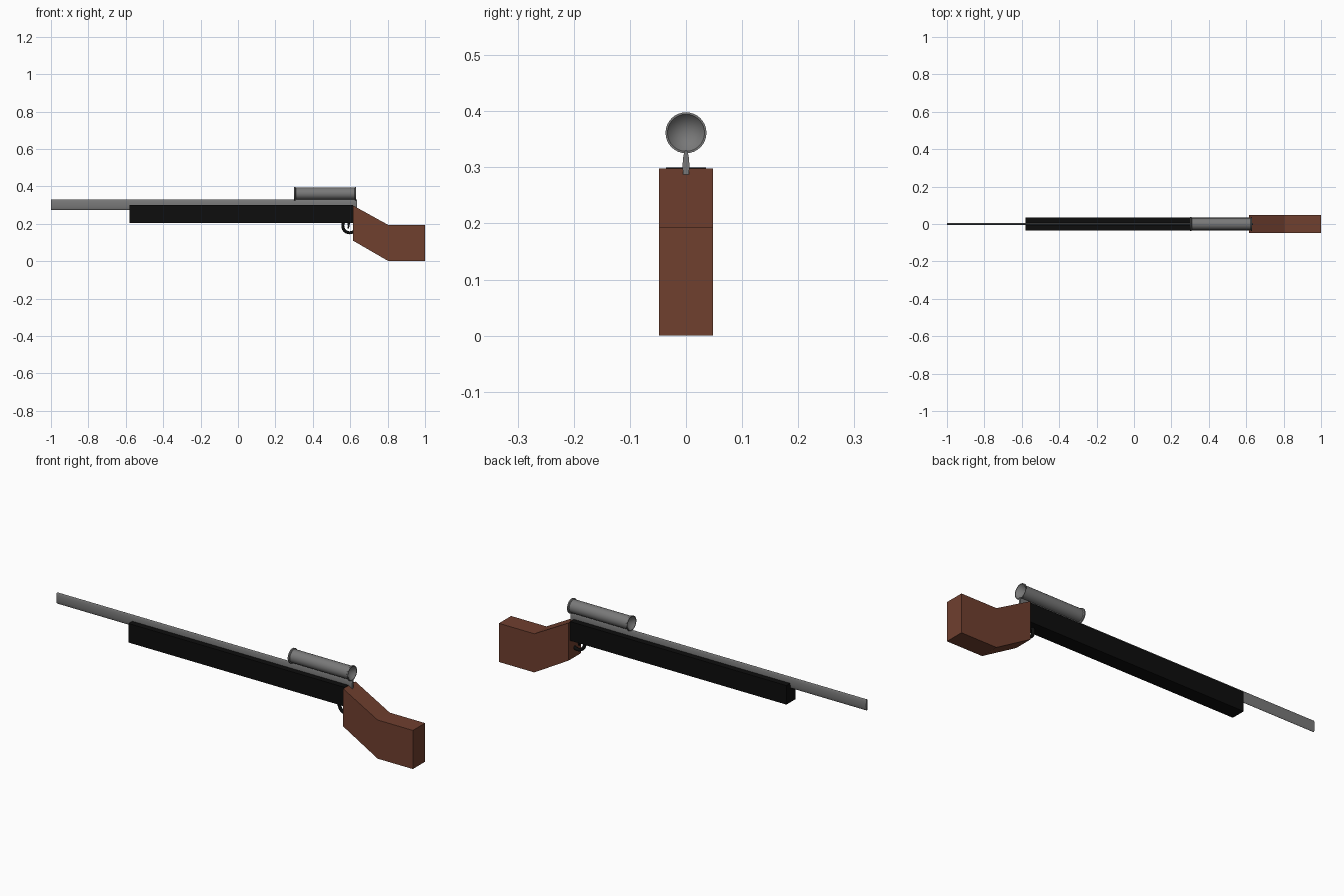
import bpy, bmesh, math
from mathutils import Matrix, Vector

if "Cube" in bpy.data.objects:
    bpy.data.objects.remove(bpy.data.objects["Cube"])


def material(name, rgb):
    m = bpy.data.materials.new(name)
    m.diffuse_color = (*rgb, 1)
    m.use_nodes = True
    m.node_tree.nodes["Principled BSDF"].inputs["Base Color"].default_value = m.diffuse_color
    return m


BLACK = material("black", (0.004, 0.004, 0.004))
WOOD = material("wood", (0.16, 0.05, 0.028))
STEEL = material("steel", (0.19, 0.19, 0.19))


def finish(name, bm, mat, smooth=False):
    bmesh.ops.recalc_face_normals(bm, faces=bm.faces)
    mesh = bpy.data.meshes.new(name)
    bm.to_mesh(mesh)
    bm.free()
    ob = bpy.data.objects.new(name, mesh)
    bpy.context.collection.objects.link(ob)
    mesh.materials.append(mat)
    if smooth:
        bpy.ops.object.select_all(action='DESELECT')
        bpy.context.view_layer.objects.active = ob
        ob.select_set(True)
        bpy.ops.object.shade_smooth_by_angle(angle=math.radians(35))
    return ob


def extrude_xz(name, points, half_width, mat):
    """Side profile extruded across y."""
    bm = bmesh.new()
    face = bm.faces.new([bm.verts.new((x, -half_width, z)) for x, z in points])
    new = bmesh.ops.extrude_face_region(bm, geom=[face], use_keep_orig=True)["geom"]
    bmesh.ops.translate(bm, vec=(0, 2 * half_width, 0),
                        verts=[v for v in new if isinstance(v, bmesh.types.BMVert)])
    return finish(name, bm, mat)


def lathe_x(name, profile, z, mat, steps=32):
    """Profile of (x, radius) spun about an axis along x."""
    bm = bmesh.new()
    vs = [bm.verts.new((x, 0, z + r)) for x, r in profile]
    es = [bm.edges.new(p) for p in zip(vs, vs[1:])]
    bmesh.ops.spin(bm, geom=vs + es, cent=(0, 0, z), axis=(1, 0, 0),
                   angle=2 * math.pi, steps=steps, use_duplicate=False)
    bmesh.ops.remove_doubles(bm, verts=bm.verts, dist=1e-5)
    return finish(name, bm, mat, True)


# Barrel: flattened cylinder
bm = bmesh.new()
bmesh.ops.create_cone(bm, cap_ends=True, segments=32, radius1=1, radius2=1, depth=1.635)
bmesh.ops.rotate(bm, verts=bm.verts, matrix=Matrix.Rotation(math.pi / 2, 3, 'Y'))
bmesh.ops.scale(bm, verts=bm.verts, vec=(1, 0.006, 0.028))
bmesh.ops.translate(bm, verts=bm.verts, vec=(-0.1825, 0, 0.302))
finish("barrel", bm, STEEL, True)

# Fore-end and angled stock
extrude_xz("fore_end", [(-0.58, 0.205), (0.615, 0.205), (0.615, 0.30), (-0.58, 0.30)],
           0.036, BLACK)
extrude_xz("stock", [(0.615, 0.298), (0.805, 0.193), (1, 0.193), (1, 0),
                     (0.805, 0), (0.615, 0.11)], 0.048, WOOD)

# Scope: tube with flared lips and recessed conical ends
half = [(0.04, 0), (0.0, 0.033), (0.0, 0.0365), (0.006, 0.0365), (0.009, 0.032)]
x0, x1 = 0.30, 0.632
lathe_x("scope", [(x0 + x, r) for x, r in half] + [(x1 - x, r) for x, r in half[::-1]],
        0.3615, STEEL)

# Trigger guard ring
bpy.ops.mesh.primitive_torus_add(major_segments=32, minor_segments=12,
                                 major_radius=0.037, minor_radius=0.008,
                                 location=(0.597, 0, 0.189),
                                 rotation=(math.pi / 2, 0, 0))
guard = bpy.context.object
guard.name = "trigger_guard"
guard.data.materials.append(BLACK)
bpy.ops.object.shade_smooth_by_angle(angle=math.radians(40))

# Trigger
extrude_xz("trigger", [(0.585, 0.21), (0.600, 0.21), (0.596, 0.19), (0.593, 0.175),
                       (0.586, 0.175), (0.587, 0.19)], 0.005, BLACK)
